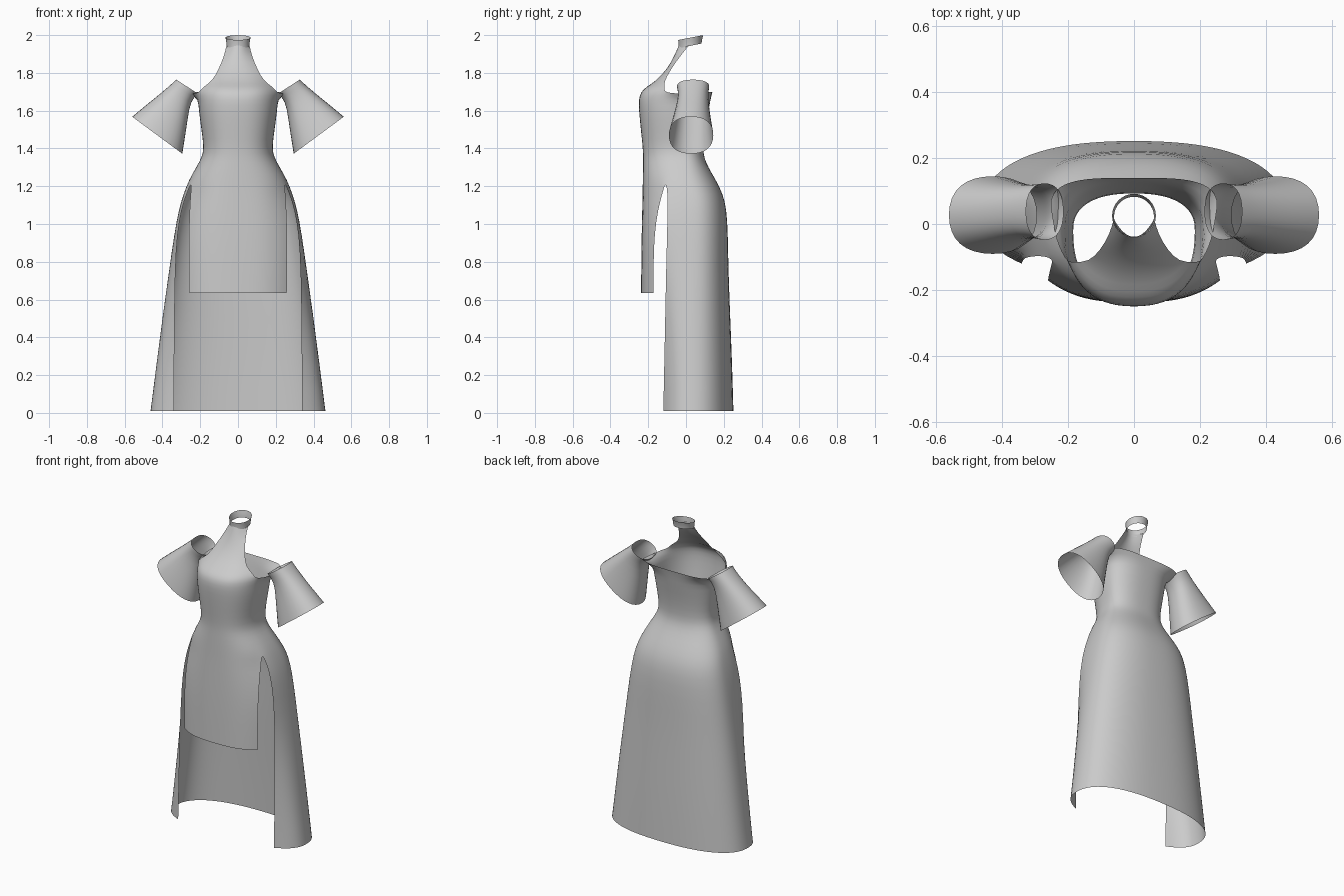
import bpy, bmesh, math

if "Cube" in bpy.data.objects:
    bpy.data.objects.remove(bpy.data.objects["Cube"])

cloth = bpy.data.materials.new("grey cloth")
cloth.diffuse_color = (0.6, 0.6, 0.6, 1)
cloth.use_nodes = True
cloth.node_tree.nodes["Principled BSDF"].inputs["Base Color"].default_value = cloth.diffuse_color
NF, NB = 13, 29          # columns across the front and around the back


def spow(v, p):
    return math.copysign(abs(v) ** p, v)


def section(z, w, f, b, yc, n, t):
    """Point on a rounded cross-section; t = 0 is the front, pi is the back."""
    c = spow(math.cos(t), 2 / n)
    return (w * spow(math.sin(t), 2 / n), yc + (f - yc) * c if c > 0 else yc - (b - yc) * c, z)


def span(a, b, n):
    return [a + (b - a) * i / (n - 1) for i in range(n)]


def loft(bm, rows, closed=False):
    grid = [[bm.verts.new(p) for p in r] for r in rows]
    n = len(grid[0])
    for a, b in zip(grid, grid[1:]):
        for i in range(n if closed else n - 1):
            j = (i + 1) % n
            bm.faces.new((a[i], a[j], b[j], b[i]))


def finish(bm, name, recalc=False):
    bmesh.ops.remove_doubles(bm, verts=bm.verts, dist=0.0005)
    if recalc:
        bmesh.ops.recalc_face_normals(bm, faces=bm.faces)
    me = bpy.data.meshes.new(name)
    bm.to_mesh(me)
    bm.free()
    me.materials.append(cloth)
    for p in me.polygons:
        p.use_smooth = True
    ob = bpy.data.objects.new(name, me)
    bpy.context.collection.objects.link(ob)
    sub = ob.modifiers.new("smooth", "SUBSURF")
    sub.levels = sub.render_levels = 1
    sub.boundary_smooth = 'PRESERVE_CORNERS'
    return ob


dress = bmesh.new()
N = 2.4
W0, XE0 = 0.262, 0.244                       # ring at the top of the slits
TS = math.asin((XE0 / W0) ** (N / 2))        # slit angle
front_t = span(-TS, TS, NF)
back_t = span(TS, 2 * math.pi - TS, NB)

# bodice: z, half width, front, back, y of widest point
body = [(1.23, W0, -.23, .16, .0), (1.30, .222, -.229, .118, -.01), (1.35, .193, -.228, .096, -.015),
        (1.40, .18, -.229, .09, -.02), (1.50, .194, -.24, .10, -.02), (1.60, .208, -.25, .12, -.02),
        (1.66, .21, -.252, .13, -.01)]
fronts = [[section(*r, N, t) for t in front_t] for r in body]
backs = [[section(*r, N, t) for t in back_t] for r in body]


def panel_row(z, xe, f, ye, p=3.0):
    """Front strip: flat in the middle, curving back to its edges."""
    us = [q[0] / fronts[0][-1][0] for q in fronts[0]]
    return [(xe * u, f + (ye - f) * abs(u) ** p, z) for u in us]


# halter front rising to the neck
halter = [panel_row(1.70, .203, -.24, -.115), panel_row(1.73, .18, -.205, -.115),
          panel_row(1.755, .137, -.162, -.115, 2.5), panel_row(1.82, .102, -.10, -.08, 2),
          panel_row(1.89, .073, -.062, -.03, 2), panel_row(1.945, .061, -.04, .015, 2)]
loft(dress, fronts + halter)

# upper back band, flaring at the sides to meet the sleeves
band = []
for t, p in zip(back_t, backs[-1]):
    s = min((t - TS), (2 * math.pi - TS - t)) / (math.pi - TS)
    k = min(1, s * 4)
    x, y, z = section(1.70, .21 + .045 * k, -.24, .14, .02 * k, N + 1.2 * k, t)
    band.append((x, y, 1.70 - .012 * math.sin(min(s * 2, 1) * math.pi)))
band[0], band[-1] = halter[0][-1], halter[0][0]
loft(dress, backs + [band])

# front panel hanging between the slits
panel = [panel_row(.635, .258, -.238, -.172), panel_row(.80, .26, -.237, -.172),
         panel_row(.95, .26, -.235, -.167), panel_row(1.08, .256, -.232, -.148),
         panel_row(1.17, .25, -.23, -.123)]
loft(dress, panel + [fronts[0]])

# long back skirt: z, half width, slit edge x, slit edge y, back
skirt = []
for z, w, xe, ye, b in [(.01, .465, .34, -.12, .252), (.25, .434, .338, -.115, .245),
                        (.50, .402, .336, -.11, .235), (.75, .367, .333, -.105, .225),
                        (.95, .338, .322, -.10, .222), (1.08, .313, .299, -.097, .215),
                        (1.16, .289, .272, -.097, .195)]:
    ts = math.asin((xe / w) ** (N / 2))
    yc = .03
    f = yc + (ye - yc) / math.cos(ts) ** (2 / N)
    skirt.append([section(z, w, f, b, yc, N, t) for t in span(ts, 2 * math.pi - ts, NB)])
loft(dress, skirt + [backs[0]])
finish(dress, "dress_body")

# flared sleeves: inner x, z, outer x, z, front y, back y
rings = [(.292, 1.37, .563, 1.57, -.093, .147), (.278, 1.46, .505, 1.618, -.075, .135),
         (.264, 1.56, .445, 1.665, -.055, .125), (.25, 1.65, .375, 1.722, -.04, .118),
         (.212, 1.69, .328, 1.765, -.05, .125)]
for side, name in ((1, "sleeve_left"), (-1, "sleeve_right")):
    bm = bmesh.new()
    rows = []
    for xi, zi, xo, zo, f, b in rings:
        row = []
        for i in range(16):
            a = 2 * math.pi * i / 16
            c, s = spow(math.cos(a), .85), spow(math.sin(a), .85)
            row.append((side * ((xi + xo) / 2 + (xo - xi) / 2 * c),
                        (f + b) / 2 + (b - f) / 2 * s, (zi + zo) / 2 + (zo - zi) / 2 * c))
        rows.append(row)
    loft(bm, rows, True)
    finish(bm, name, True)

# tilted neck collar: z, radius, y centre
bm = bmesh.new()
rows = []
for z, r, yc in ((1.943, .062, .022), (1.962, .063, .023), (1.987, .068, .025)):
    rows.append([(r * math.sin(a), yc - r * math.cos(a), z - .013 * math.cos(a))
                 for a in span(0, 2 * math.pi * 15 / 16, 16)])
loft(bm, rows, True)
finish(bm, "neck_collar", True)
